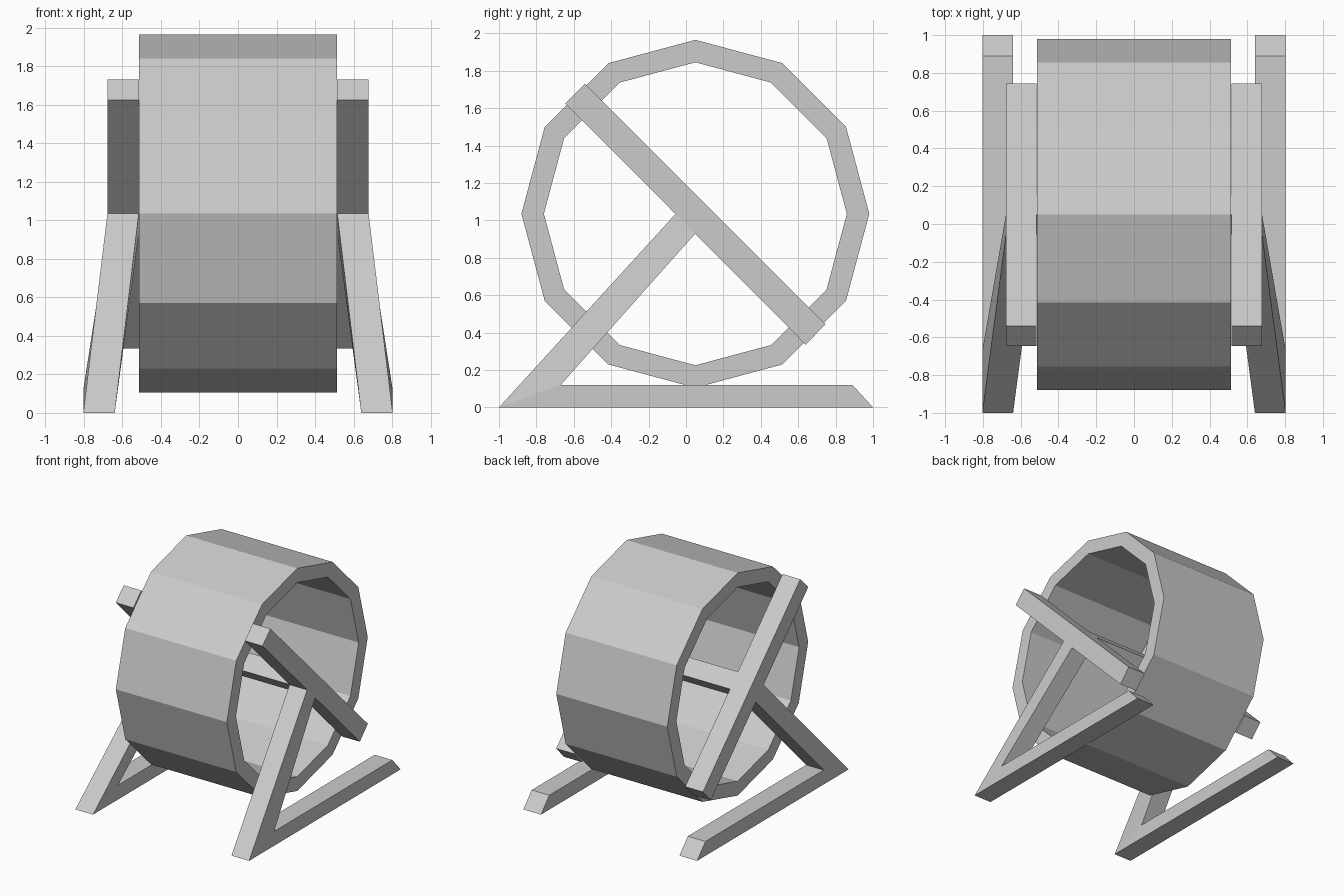
import bpy, bmesh, math

if "Cube" in bpy.data.objects:
    bpy.data.objects.remove(bpy.data.objects["Cube"])

CY, CZ = 0.05, 1.035      # drum centre in the y-z plane
D = 0.105                 # half diagonal of the square bars


def make_object(name, bm):
    bmesh.ops.recalc_face_normals(bm, faces=bm.faces)
    me = bpy.data.meshes.new(name)
    bm.to_mesh(me)
    bm.free()
    ob = bpy.data.objects.new(name, me)
    bpy.context.collection.objects.link(ob)
    return ob


def prism(name, profile, x0, x1):
    """Extrude a y-z profile along x."""
    bm = bmesh.new()
    a = [bm.verts.new((x0, y, z)) for y, z in profile]
    b = [bm.verts.new((x1, y, z)) for y, z in profile]
    n = len(profile)
    bm.faces.new(a)
    bm.faces.new(b)
    for i in range(n):
        j = (i + 1) % n
        bm.faces.new((a[i], a[j], b[j], b[i]))
    return make_object(name, bm)


# Open twelve-sided drum
bm = bmesh.new()
rings = []
for x, r in ((-0.513, 0.93), (0.513, 0.93), (0.513, 0.81), (-0.513, 0.81)):
    rings.append([bm.verts.new((x, CY + r * math.cos(i * math.pi / 6),
                                CZ + r * math.sin(i * math.pi / 6))) for i in range(12)])
for k in range(4):
    p, q = rings[k], rings[(k + 1) % 4]
    for i in range(12):
        j = (i + 1) % 12
        bm.faces.new((p[i], p[j], q[j], q[i]))
make_object("drum", bm)

# Square axle standing on its corner
prism("axle", [(CY, CZ + D), (CY + D, CZ), (CY, CZ - D), (CY - D, CZ)], -0.517, 0.517)

bar = [(-0.54, 1.73), (-0.645, 1.625), (0.64, 0.335), (0.745, 0.445)]

# Stand: y, z and inner x of each corner; the leg leans in towards the axle
stand = [(-1, 0, 0.64), (1, 0, 0.64), (0.89, 0.12, 0.64), (-0.67, 0.12, 0.64),
         (CY, CZ - D, 0.515), (CY - D, CZ, 0.515)]
base, leg = (0, 1, 2, 3), (0, 3, 4, 5)

for side, s in (("left", -1), ("right", 1)):
    # Diagonal spoke across the drum opening
    prism(side + "_cross_bar", bar, s * 0.515, s * 0.678)

    # Leg and floor runner in one piece
    bm = bmesh.new()
    a = [bm.verts.new((s * x, y, z)) for y, z, x in stand]
    b = [bm.verts.new((s * (x + 0.163), y, z)) for y, z, x in stand]
    for v in (a, b):
        for quad in (base, leg):
            bm.faces.new([v[i] for i in quad])
    for i in range(6):
        j = (i + 1) % 6
        bm.faces.new((a[i], a[j], b[j], b[i]))
    make_object(side + "_stand", bm)
